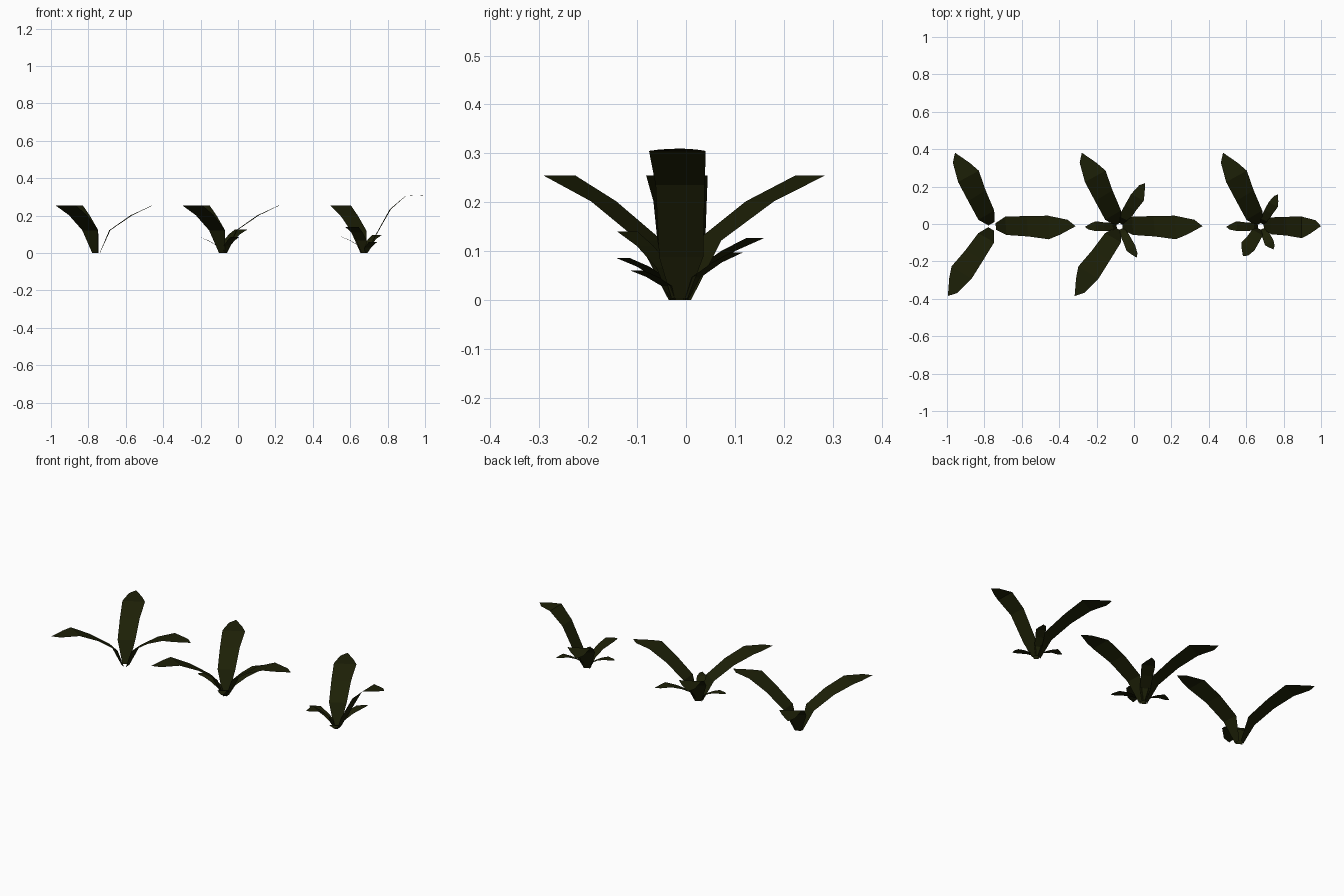
import bpy, bmesh, math
from mathutils import Matrix, Vector

if "Cube" in bpy.data.objects:
    bpy.data.objects.remove(bpy.data.objects["Cube"])

mat = bpy.data.materials.new("dark_leaf")
mat.diffuse_color = (0.012, 0.014, 0.002, 1)
mat.use_nodes = True
mat.node_tree.nodes["Principled BSDF"].inputs["Base Color"].default_value = mat.diffuse_color

# Leaf outline rows: (reach, left edge, reach, right edge)
EDGES = [(0.015, 0.018, 0.017, -0.018), (0.066, 0.053, 0.073, -0.045),
         (0.18, 0.057, 0.19, -0.052), (0.295, 0.06, 0.30, -0.066),
         (0.40, 0.039, 0.36, -0.041)]
TIP = (0.443, 0.005)
HEIGHTS = [0.0, 0.122, 0.202, 0.255, 0.255, 0.255]
STEEP = [0.003, 0.088, 0.235, 0.305, 0.308, 0.31]
CENTRE_Y = -0.013


def add_leaf(bm, centre_x, angle, reach=1.0, width=1.0, height=1.0, heights=HEIGHTS):
    """One arching leaf blade with a flat pointed end."""
    place = Matrix.Translation((centre_x, CENTRE_Y, 0)) @ Matrix.Rotation(math.radians(angle), 4, 'Z')

    def vert(r, w, z):
        # the foot stays on the stem ring whatever the leaf size
        r = 0.015 + (r - 0.015) * (reach * 0.443 - 0.015) / 0.428
        return bm.verts.new(place @ Vector((r, w * width, z * height)))

    rows = [(vert(ra, a, z), vert(rb, b, z)) for (ra, a, rb, b), z in zip(EDGES, heights)]
    for (a, b), (c, d) in zip(rows, rows[1:]):
        bm.faces.new((b, d, c, a))
    bm.faces.new((rows[-1][1], vert(*TIP, heights[-1]), rows[-1][0]))


def plant(name, centre_x, leaves):
    bm = bmesh.new()
    for leaf in leaves:
        add_leaf(bm, centre_x, **leaf)
    mesh = bpy.data.meshes.new(name)
    bm.to_mesh(mesh)
    bm.free()
    mesh.materials.append(mat)
    bpy.context.collection.objects.link(bpy.data.objects.new(name, mesh))


def small(angle, reach, height, width=None):
    return dict(angle=angle, reach=reach / 0.443, width=width or max(reach / 0.443, 0.42),
                height=height / 0.255)


big = [dict(angle=a) for a in (-0.5, 116.5, 236.5)]

# Sparse plant: three large leaves
plant("left_plant", -0.755, big)

# Full plant: three large leaves and three small ones between them
plant("middle_plant", -0.077, big + [small(59, 0.268, 0.127), small(180, 0.185, 0.085),
                                     small(298, 0.19, 0.086)])

# Compact plant: one large, one steep and several small leaves
plant("right_plant", 0.678, [
    dict(angle=-0.5, reach=0.322 / 0.443, width=0.92, heights=STEEP),
    dict(angle=116.5),
    small(238, 0.185, 0.14, 0.65),
    small(61, 0.195, 0.097),
    small(180, 0.185, 0.088),
    small(298, 0.14, 0.06),
])
